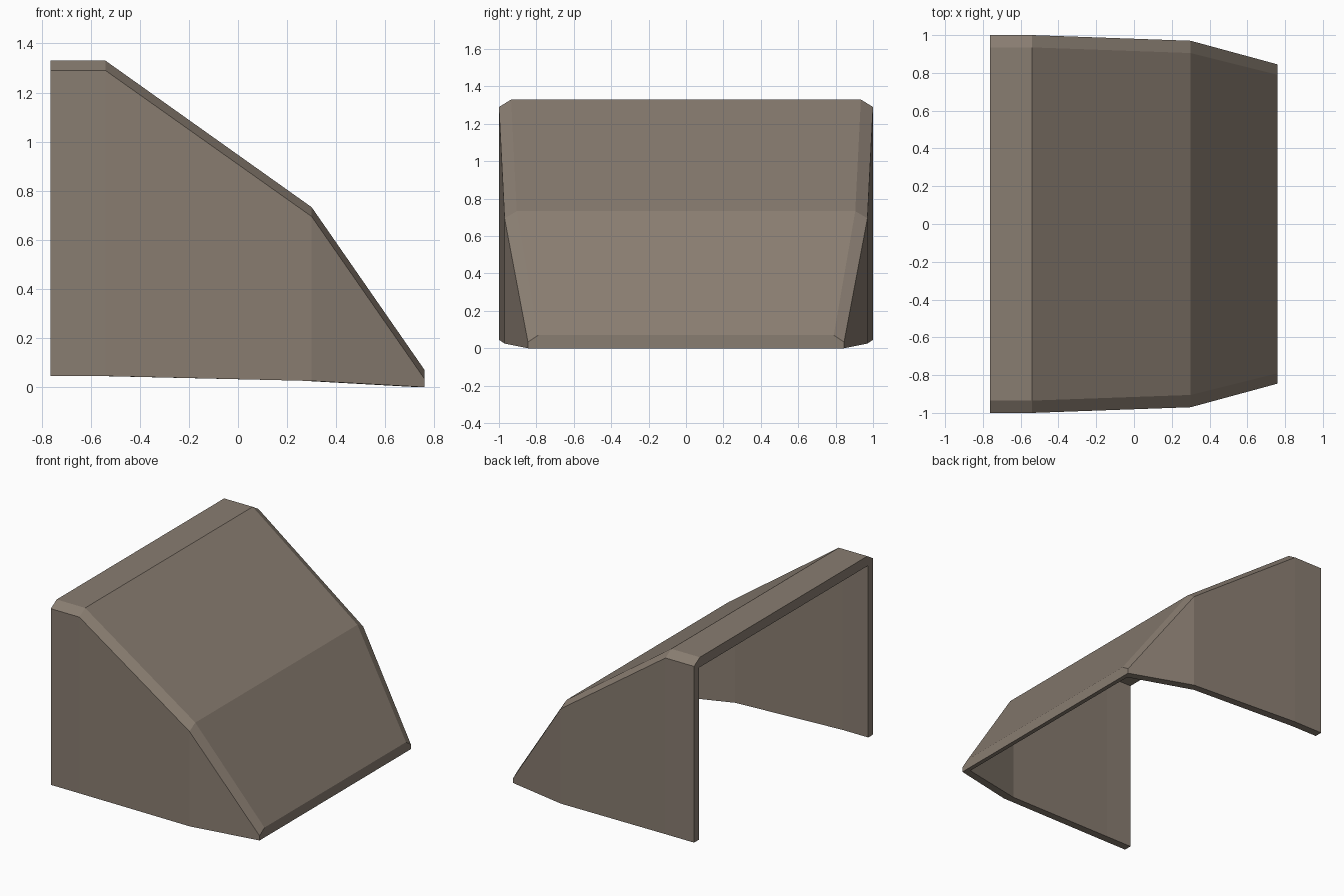
import bpy, bmesh

if "Cube" in bpy.data.objects:
    bpy.data.objects.remove(bpy.data.objects["Cube"])

mat = bpy.data.materials.new("taupe brown")
mat.diffuse_color = (0.25, 0.205, 0.165, 1)
mat.use_nodes = True
mat.node_tree.nodes["Principled BSDF"].inputs["Base Color"].default_value = mat.diffuse_color

# Outer stations: x, half width, base z, chamfer z, roof z, roof half width
OUTER = [(-0.763, 1.0, 0.045, 1.29, 1.33, 0.935),
         (-0.54, 1.0, 0.045, 1.29, 1.33, 0.935),
         (0.30, 0.97, 0.025, 0.695, 0.733, 0.905),
         (0.76, 0.845, 0.0, 0.033, 0.07, 0.79)]
# Inner stations: x, half width, base z, ceiling z
INNER = [(-0.763, 0.945, 0.045, 1.26),
         (-0.56, 0.945, 0.045, 1.26),
         (0.26, 0.92, 0.026, 0.68),
         (0.73, 0.80, 0.0, 0.0)]

bm = bmesh.new()


def ring(x, half):
    """Section mirrored across y = 0, from left base over the roof to right base."""
    pts = [(-y, z) for y, z in half] + [(y, z) for y, z in reversed(half)]
    return [bm.verts.new((x, y, z)) for y, z in pts]


def loft(rings):
    for a, b in zip(rings, rings[1:]):
        for i in range(len(a) - 1):
            bm.faces.new((a[i], a[i + 1], b[i + 1], b[i]))


# Outer and inner skins
outer = [ring(x, [(w, b), (w, s), (t, top)]) for x, w, b, s, top, t in OUTER]
inner = [ring(x, [(w, b), (w, top)]) for x, w, b, top in INNER]
loft(outer)
loft(inner)

# Bottom rims of both side walls
for k in (0, -1):
    loft([[r[k] for r in outer], [r[k] for r in inner]])

# Open back rim: side walls and roof edge
o, n = outer[0], inner[0]
bm.faces.new((o[0], o[1], n[1], n[0]))
bm.faces.new((o[5], o[4], n[2], n[3]))
bm.faces.new((o[1], o[2], o[3], o[4], n[2], n[1]))

# Front lip and its underside
bm.faces.new(outer[-1])
bm.faces.new((outer[-1][0], outer[-1][5], inner[-1][3], inner[-1][0]))

bmesh.ops.remove_doubles(bm, verts=bm.verts[:], dist=1e-4)
bmesh.ops.recalc_face_normals(bm, faces=bm.faces[:])

mesh = bpy.data.meshes.new("hood_shell")
bm.to_mesh(mesh)
bm.free()
mesh.materials.append(mat)
hood = bpy.data.objects.new("hood_shell", mesh)
bpy.context.collection.objects.link(hood)
